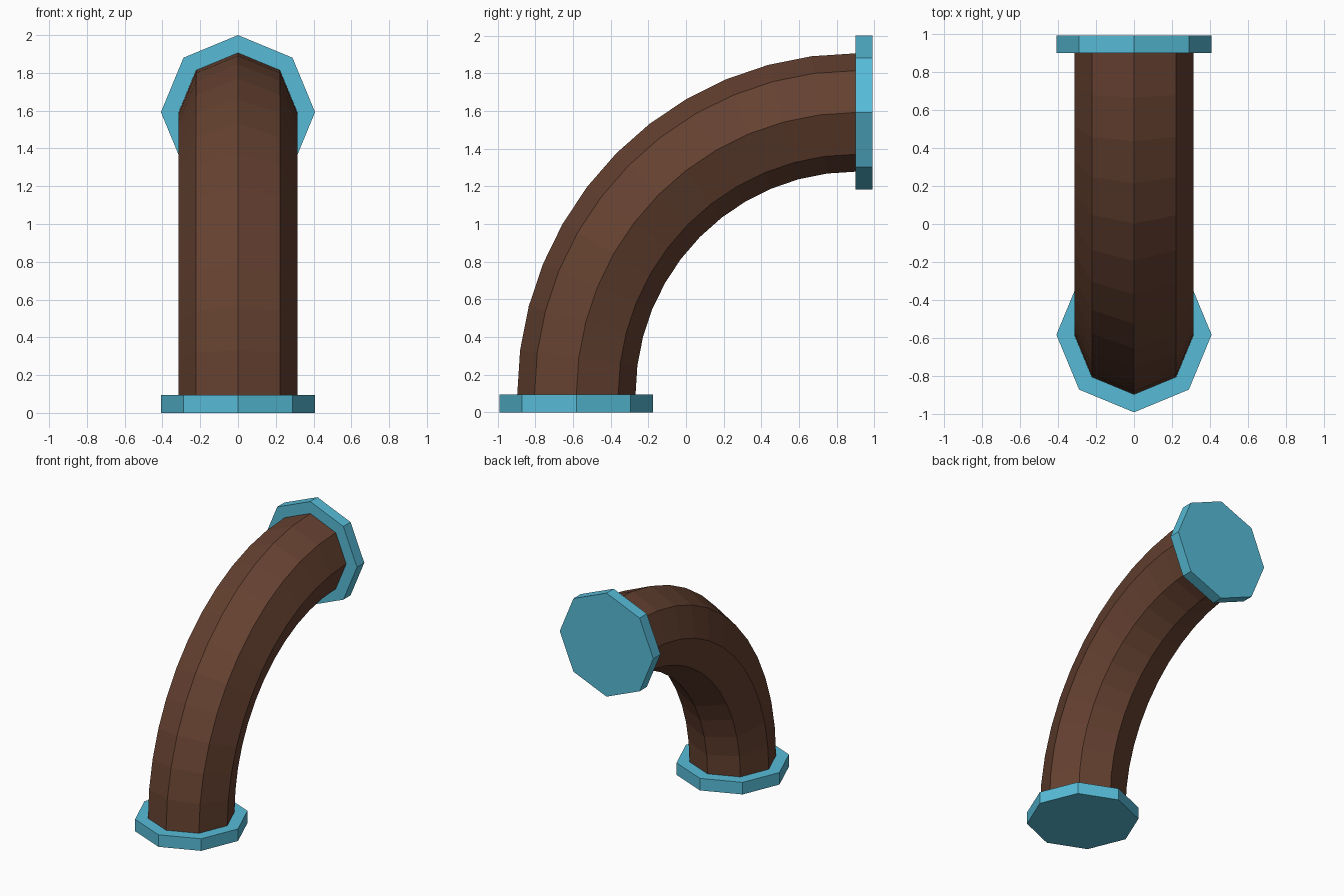
import bpy, bmesh
from math import sin, cos, pi
from mathutils import Vector

if "Cube" in bpy.data.objects:
    bpy.data.objects.remove(bpy.data.objects["Cube"])

SIDES = 8
R_PIPE, R_FLANGE = 0.314, 0.408
START = Vector((0, -0.582, 0.095))   # pipe centre at the bottom flange
END = Vector((0, 0.90, 1.592))       # pipe centre at the rear flange


def material(name, color):
    m = bpy.data.materials.new(name)
    m.diffuse_color = (*color, 1)
    m.use_nodes = True
    m.node_tree.nodes["Principled BSDF"].inputs["Base Color"].default_value = m.diffuse_color
    return m


def sweep(name, path, radius, mat):
    """Skin octagonal rings along a list of (centre, angle) stations."""
    bm = bmesh.new()
    rings = []
    for c, a in path:
        out = Vector((0, -cos(a), sin(a)))
        rings.append([bm.verts.new(c + radius * (cos(t) * out + sin(t) * Vector((1, 0, 0))))
                      for t in (2 * pi * i / SIDES for i in range(SIDES))])
    for r0, r1 in zip(rings, rings[1:]):
        for i in range(SIDES):
            j = (i + 1) % SIDES
            bm.faces.new((r0[i], r0[j], r1[j], r1[i]))
    bm.faces.new(rings[0])
    bm.faces.new(rings[-1])
    bmesh.ops.recalc_face_normals(bm, faces=bm.faces)
    me = bpy.data.meshes.new(name)
    bm.to_mesh(me)
    bm.free()
    me.materials.append(mat)
    ob = bpy.data.objects.new(name, me)
    bpy.context.collection.objects.link(ob)
    return ob


brown = material("pipe_brown", (0.13, 0.053, 0.03))
blue = material("flange_blue", (0.095, 0.5, 0.68))

# Quarter-turn elbow pipe
STEPS = 12
dy, dz = END.y - START.y, END.z - START.z
elbow = [(Vector((0, END.y - dy * cos(a), START.z + dz * sin(a))), a)
         for a in (pi / 2 * i / STEPS for i in range(STEPS + 1))]
sweep("elbow_pipe", elbow, R_PIPE, brown)

# Solid octagonal end flanges
sweep("bottom_flange", [(Vector((0, START.y, 0)), 0), (START, 0)], R_FLANGE, blue)
sweep("rear_flange", [(END, pi / 2), (Vector((0, 0.99, END.z)), pi / 2)], R_FLANGE, blue)
